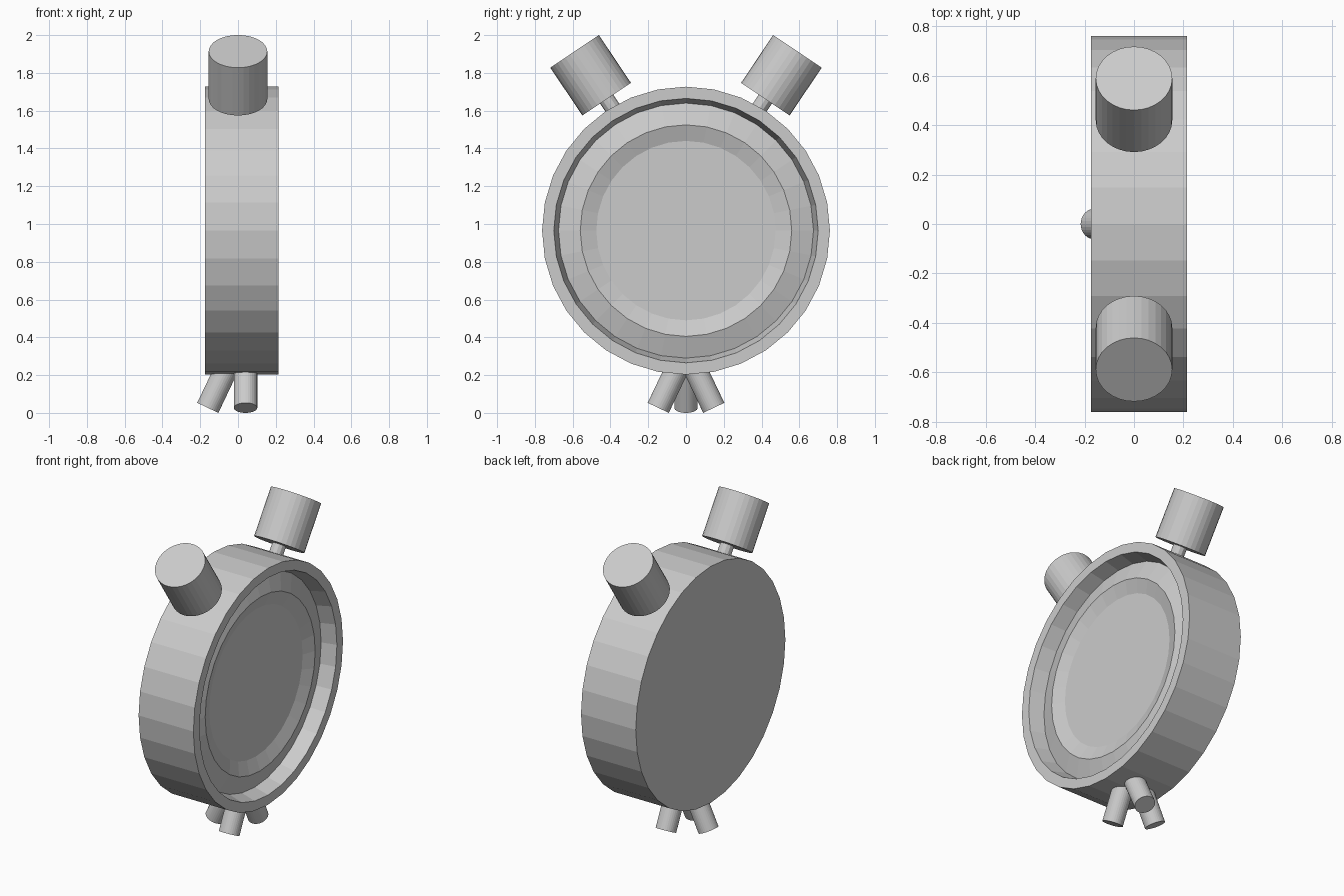
import bpy, bmesh, math
from mathutils import Vector

if "Cube" in bpy.data.objects:
    bpy.data.objects.remove(bpy.data.objects["Cube"])

CZ = 0.965   # height of the case centre
SIDES = 32


def finish(name, bm):
    bmesh.ops.remove_doubles(bm, verts=bm.verts, dist=1e-5)
    bmesh.ops.recalc_face_normals(bm, faces=bm.faces)
    mesh = bpy.data.meshes.new(name)
    bm.to_mesh(mesh)
    bm.free()
    obj = bpy.data.objects.new(name, mesh)
    bpy.context.collection.objects.link(obj)
    return obj


def lathe_x(name, profile):
    """Turn (x, radius) points round the horizontal x axis, capping both ends."""
    bm = bmesh.new()
    rings = []
    for x, r in profile:
        angles = [2 * math.pi * i / SIDES for i in range(SIDES)]
        rings.append([bm.verts.new((x, r * math.cos(a), CZ + r * math.sin(a))) for a in angles])
    for a, b in zip(rings, rings[1:]):
        for i in range(SIDES):
            j = (i + 1) % SIDES
            bm.faces.new((a[i], a[j], b[j], b[i]))
    bm.faces.new(rings[0])
    bm.faces.new(rings[-1])
    return finish(name, bm)


def rod(name, start, end, radius, sides=SIDES):
    """Capped cylinder between two points."""
    start, end = Vector(start), Vector(end)
    axis = end - start
    bm = bmesh.new()
    bmesh.ops.create_cone(bm, cap_ends=True, segments=sides, radius1=radius,
                          radius2=radius, depth=axis.length)
    rot = Vector((0, 0, 1)).rotation_difference(axis.normalized()).to_matrix().to_4x4()
    bmesh.ops.transform(bm, matrix=rot, verts=bm.verts)
    bmesh.ops.translate(bm, vec=(start + end) / 2, verts=bm.verts)
    return finish(name, bm)


# Round case: flat back, rim, recessed groove, raised ring and sunken dial
lathe_x("clock_case", [(-0.175, 0.762), (0.215, 0.762), (0.215, 0.70),
                       (0.12, 0.675), (0.158, 0.56), (0.128, 0.475)])

# Pair of bells on short stems
for side, s in (("left", -1), ("right", 1)):
    rod(side + "_bell", (0, s * 0.42, 1.661), (0, s * 0.59, 1.914), 0.155)
    rod(side + "_bell_stem", (0, s * 0.37, 1.586), (0, s * 0.43, 1.676), 0.042, 12)

# Three splayed legs: one towards the back, two towards the sides
TILT = math.radians(25.5)
LENGTH = 0.26
for name, foot, lean in (("back_leg", (-0.16, 0), (1, 0)),
                         ("left_leg", (0.04, -0.147), (0, 1)),
                         ("right_leg", (0.04, 0.147), (0, -1))):
    run = LENGTH * math.sin(TILT)
    base = Vector((foot[0], foot[1], 0.062 * math.sin(TILT)))
    top = base + Vector((lean[0] * run, lean[1] * run, LENGTH * math.cos(TILT)))
    rod(name, base, top, 0.062)
